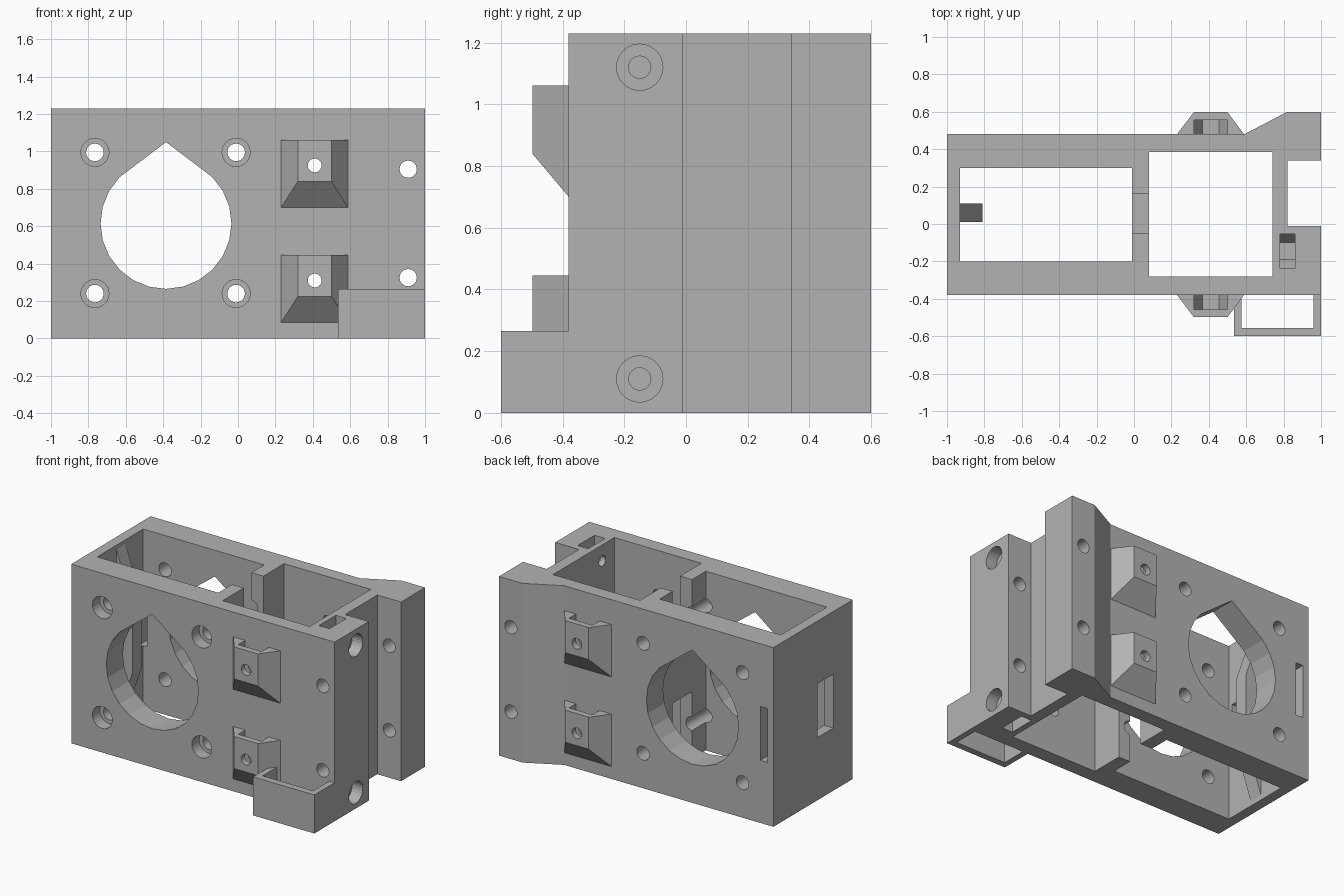
import bpy, bmesh, math
from mathutils import Vector

if "Cube" in bpy.data.objects:
    bpy.data.objects.remove(bpy.data.objects["Cube"], do_unlink=True)

plastic = bpy.data.materials.new("grey_plastic")
plastic.use_nodes = True
GREY = (0.45, 0.45, 0.45, 1)
plastic.diffuse_color = GREY
plastic.node_tree.nodes["Principled BSDF"].inputs["Base Color"].default_value = GREY


def place(axis, u, v, w):
    return {"x": (w, u, v), "y": (u, w, v), "z": (u, v, w)}[axis]


def make(name, bm):
    bmesh.ops.recalc_face_normals(bm, faces=bm.faces[:])
    mesh = bpy.data.meshes.new(name)
    bm.to_mesh(mesh)
    bm.free()
    mesh.materials.append(plastic)
    ob = bpy.data.objects.new(name, mesh)
    bpy.context.collection.objects.link(ob)
    return ob


def prism(name, axis, pts, lo, hi):
    """Extrude a flat outline along an axis."""
    bm = bmesh.new()
    face = bm.faces.new([bm.verts.new(place(axis, u, v, lo)) for u, v in pts])
    new = bmesh.ops.extrude_face_region(bm, geom=[face])["geom"]
    verts = [g for g in new if isinstance(g, bmesh.types.BMVert)]
    bmesh.ops.translate(bm, verts=verts, vec=Vector(place(axis, 0, 0, hi - lo)))
    return make(name, bm)


def rect(u0, u1, v0, v1):
    return [(u0, v0), (u1, v0), (u1, v1), (u0, v1)]


def ngon(u, v, r, n=24):
    return [(u + r * math.cos(math.tau * i / n), v + r * math.sin(math.tau * i / n))
            for i in range(n)]


def cut(ob, axis, pts, lo, hi):
    cutter = prism("cutter", axis, pts, lo, hi)
    cutter.hide_render = True
    mod = ob.modifiers.new("cut", "BOOLEAN")
    mod.operation = "DIFFERENCE"
    mod.solver = "EXACT"
    mod.object = cutter
    bpy.context.view_layer.objects.active = ob
    bpy.ops.object.modifier_apply(modifier=mod.name)
    bpy.data.objects.remove(cutter, do_unlink=True)


H, FRONT, BACK = 1.23, -0.38, 0.48
LOW, HIGH = -0.1, 1.4

# Main housing with flared back corner and end slot
body = prism("housing", "z", [
    (-1, FRONT), (1, FRONT), (1, -0.01), (0.82, -0.01), (0.82, 0.34), (1, 0.34),
    (1, 0.6), (0.82, 0.6), (0.59, BACK), (-1, BACK)], 0, H)

# Two open chambers and the notched partition between them
cut(body, "z", rect(-0.93, -0.01, -0.2, 0.3), LOW, HIGH)
cut(body, "z", rect(0.08, 0.74, -0.28, 0.385), LOW, HIGH)
for lo, hi in ((LOW, 0.46), (0.77, HIGH)):
    cut(body, "z", rect(-0.05, 0.12, -0.05, 0.16), lo, hi)

# Teardrop opening through both long walls
arc = [math.radians(a) for a in range(135, 406, 15)]
drop = [(-0.385 + 0.35 * math.cos(a), 0.615 + 0.35 * math.sin(a)) for a in arc]
cut(body, "y", drop + [(-0.385, 1.05)], -0.7, 0.7)

# Counterbored bolt holes around the opening
for x in (-0.765, -0.01):
    for z in (0.24, 0.995):
        cut(body, "y", ngon(x, z, 0.047), -0.7, 0.7)
        cut(body, "y", ngon(x, z, 0.075), -0.7, FRONT + 0.08)

# Bracket holes and clamp holes
for dz in (0, -0.615):
    cut(body, "y", ngon(0.41, 0.925 + dz, 0.037), -0.7, 0.7)
for z in (0.325, 0.905):
    cut(body, "y", ngon(0.91, z, 0.046), -0.7, 0.7)

# End screws with counterbores and nut traps
for z, lo, hi in ((0.11, LOW, 0.11), (1.12, 1.12, HIGH)):
    cut(body, "x", ngon(-0.15, z, 0.036), 0.6, 1.1)
    cut(body, "x", ngon(-0.15, z, 0.075), 0.92, 1.1)
    cut(body, "x", ngon(-0.145, z, 0.092, 6), 0.78, 0.86)
    cut(body, "x", rect(-0.237, -0.053, lo, hi), 0.78, 0.86)

# Strap slots near the plain end
cut(body, "z", rect(-0.955, -0.9, 0.2, 0.6), 0.43, 0.8)
cut(body, "z", rect(-1.1, -0.9, -0.17, 0), 0.43, 0.8)

# Strap guide wedge on the inner end wall
prism("strap_guide", "y", [(-0.93, 0.03), (-0.81, 0.38), (-0.81, 0.85), (-0.93, 1.2)],
      0.01, 0.11)


# Nut brackets on both long walls
def bracket(name, wall, side, dz):
    bm = bmesh.new()
    rings = []
    for pts, out in ((rect(0.23, 0.588, 0.7, 1.06), 0), (rect(0.32, 0.5, 0.84, 1.06), 0.118)):
        rings.append([bm.verts.new((x, wall + side * out, z + dz)) for x, z in pts])
    base, tip = rings
    bm.faces.new(base)
    bm.faces.new(tip)
    for i in range(4):
        j = (i + 1) % 4
        bm.faces.new((base[i], base[j], tip[j], tip[i]))
    ob = make(name, bm)
    z = 0.925 + dz
    lo, hi = sorted((wall - side * 0.02, wall + side * 0.076))
    cut(ob, "y", ngon(0.41, z, 0.089, 6), lo, hi)
    cut(ob, "y", rect(0.321, 0.499, z, z + 0.2), lo, hi)
    cut(ob, "y", ngon(0.41, z, 0.037), -0.7, 0.7)
    return ob


for level, dz in (("upper", 0), ("lower", -0.615)):
    bracket("front_" + level + "_bracket", FRONT, -1, dz)
    bracket("back_" + level + "_bracket", BACK, 1, dz)

# Open frame on the lower front corner
prism("corner_frame", "z", [
    (0.535, FRONT), (0.535, -0.6), (1, -0.6), (1, FRONT),
    (0.96, FRONT), (0.96, -0.555), (0.575, -0.555), (0.575, FRONT)], 0, 0.265)
